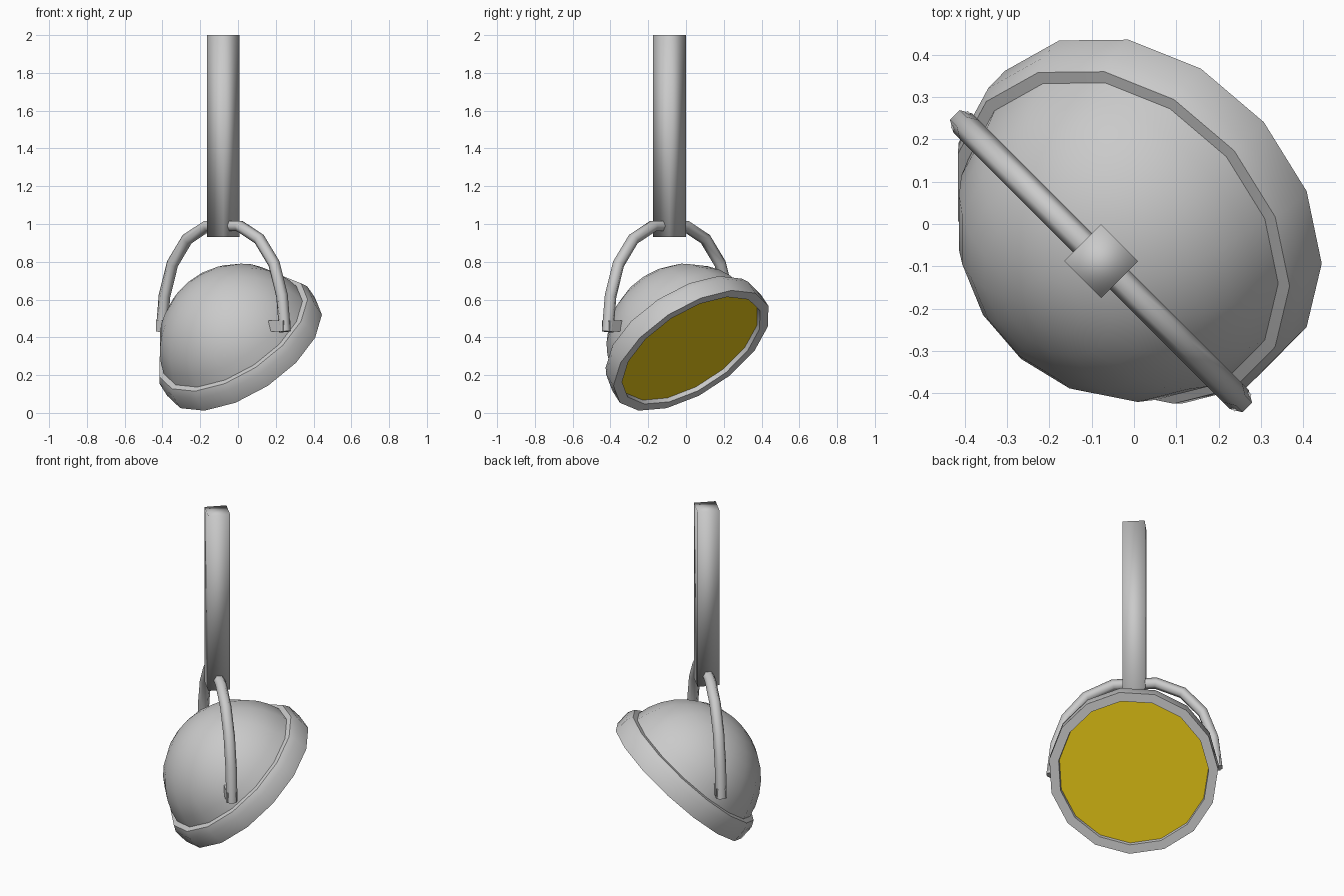
import bpy, bmesh
from math import radians, sin, cos, pi
from mathutils import Matrix, Vector

cube = bpy.data.objects.get("Cube")
if cube:
    bpy.data.objects.remove(cube, do_unlink=True)

SIDES = 15
TILT = radians(47.3)      # lamp axis below the horizon
PHASE = radians(5.7)      # turn of the lamp about its own axis
POST = Vector((-0.078, -0.088, 0))

# Lamp frame: up the rim, along the yoke, out of the opening
side = Vector((1, -1, 0)).normalized()
ahead = Vector((1, 1, 0)).normalized()
axis = ahead * cos(TILT) - Vector((0, 0, sin(TILT)))
rise = side.cross(axis)
lamp_frame = Matrix.Translation((0.03, 0.03, 0.33)) @ Matrix((rise, side, axis)).transposed().to_4x4()


def material(name, colour):
    mat = bpy.data.materials.new(name)
    mat.use_nodes = True
    mat.diffuse_color = colour
    mat.node_tree.nodes["Principled BSDF"].inputs["Base Color"].default_value = colour
    return mat


grey = material("grey metal", (0.59, 0.59, 0.59, 1))
yellow = material("yellow glass", (0.8, 0.57, 0.008, 1))


def finish(obj, mat, angle):
    obj.data.materials.append(mat)
    bpy.ops.object.select_all(action='DESELECT')
    obj.select_set(True)
    bpy.context.view_layer.objects.active = obj
    bpy.ops.object.shade_smooth_by_angle(angle=radians(angle))
    return obj


def add_mesh(name, bm, mat, angle):
    bmesh.ops.recalc_face_normals(bm, faces=bm.faces)
    mesh = bpy.data.meshes.new(name)
    bm.to_mesh(mesh)
    bm.free()
    obj = bpy.data.objects.new(name, mesh)
    bpy.context.collection.objects.link(obj)
    return finish(obj, mat, angle)


def lathe(name, profile, mat, angle=45):
    """Spin (radius, offset) points about the lamp axis."""
    bm = bmesh.new()
    verts = [bm.verts.new((r, 0, t)) for r, t in profile]
    edges = [bm.edges.new(pair) for pair in zip(verts, verts[1:])]
    bmesh.ops.spin(bm, geom=verts + edges, cent=(0, 0, 0), axis=(0, 0, 1),
                   angle=2 * pi, steps=SIDES)
    bmesh.ops.remove_doubles(bm, verts=bm.verts, dist=0.0005)
    bm.transform(lamp_frame @ Matrix.Rotation(PHASE, 4, 'Z'))
    return add_mesh(name, bm, mat, angle)


# Domed shade
R, CENTRE = 0.432, -0.04
arc = [radians(a) for a in range(0, 81, 10)]
lathe("lamp_shade", [(R * sin(a), CENTRE - R * cos(a)) for a in arc], grey)

# Rim band with rolled rear lip and flat front ring
lathe("lamp_rim", [(0.42, -0.125), (0.452, -0.122), (0.471, -0.085), (0.472, 0),
                   (0.42, 0), (0.415, -0.035)], grey)

# Recessed glass
lathe("lamp_glass", [(0, -0.025), (0.417, -0.025)], yellow)

# Square post, set cornerwise
bpy.ops.mesh.primitive_cylinder_add(vertices=4, radius=0.087, depth=1.07,
                                    location=POST + Vector((0, 0, 1.465)))
post = bpy.context.object
post.name = "post"
finish(post, grey, 180)

# Bent yoke tube
half = [(0.12, 0.99), (0.27, 0.92), (0.38, 0.79), (0.44, 0.62), (0.462, 0.43)]
path = [(-s, z) for s, z in reversed(half)] + half
curve = bpy.data.curves.new("yoke", 'CURVE')
curve.dimensions = '3D'
curve.bevel_depth = 0.032
curve.bevel_resolution = 1
curve.use_fill_caps = True
spline = curve.splines.new('POLY')
spline.points.add(len(path) - 1)
for point, (s, z) in zip(spline.points, path):
    point.co = (*(POST + side * s + Vector((0, 0, z))), 1)
yoke = bpy.data.objects.new("yoke", curve)
bpy.context.collection.objects.link(yoke)
bpy.ops.object.select_all(action='DESELECT')
yoke.select_set(True)
bpy.context.view_layer.objects.active = yoke
bpy.ops.object.convert(target='MESH')
finish(bpy.context.object, grey, 65)

# Pivot feet from the yoke ends into the shade
for sign, label in ((1, "left"), (-1, "right")):
    bm = bmesh.new()
    bmesh.ops.create_cube(bm, size=1)
    bm.transform(Matrix.Translation(POST + side * sign * 0.415 + Vector((0, 0, 0.46)))
                 @ Matrix.Rotation(radians(-45), 4, 'Z')
                 @ Matrix.Diagonal((0.12, 0.056, 0.06, 1)))
    add_mesh(label + "_pivot_foot", bm, grey, 30)
